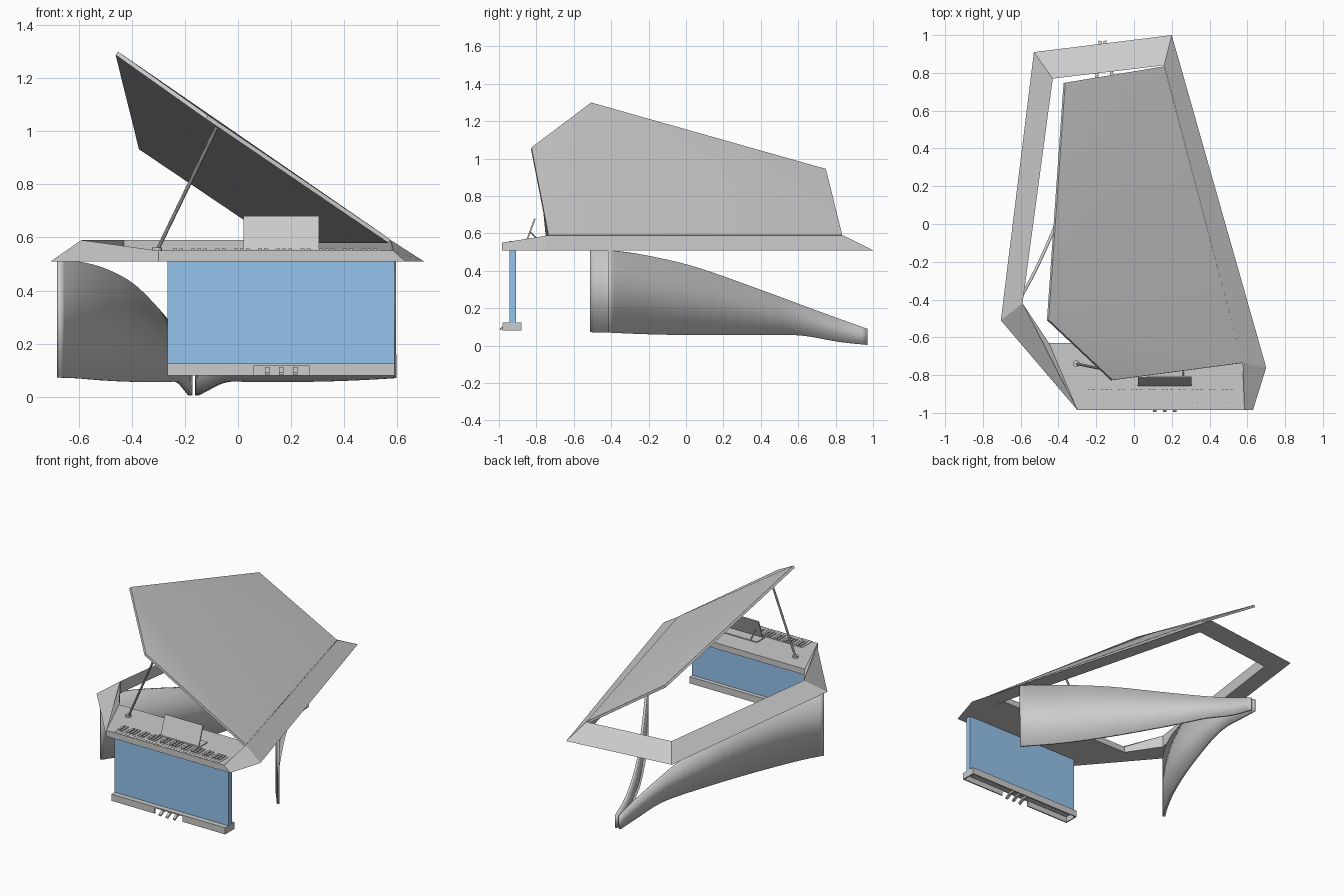
import bpy, bmesh, math
from mathutils import Vector

if "Cube" in bpy.data.objects:
    bpy.data.objects.remove(bpy.data.objects["Cube"])


def make(name, verts, faces, smooth=False):
    me = bpy.data.meshes.new(name)
    me.from_pydata([tuple(v) for v in verts], [], faces)
    bm = bmesh.new()
    bm.from_mesh(me)
    bmesh.ops.recalc_face_normals(bm, faces=bm.faces)
    bm.to_mesh(me)
    bm.free()
    ob = bpy.data.objects.new(name, me)
    bpy.context.collection.objects.link(ob)
    if smooth:
        bpy.ops.object.select_all(action='DESELECT')
        ob.select_set(True)
        bpy.context.view_layer.objects.active = ob
        bpy.ops.object.shade_smooth_by_angle(angle=math.radians(35))
    return ob


def prism(name, pts, offset, caps=None, smooth=False):
    """Polygon swept along an offset; caps optionally splits the end faces."""
    n = len(pts)
    off = Vector(offset)
    verts = [Vector(p) for p in pts] + [Vector(p) + off for p in pts]
    caps = caps or [tuple(range(n))]
    faces = [tuple(c) for c in caps] + [tuple(i + n for i in c) for c in caps]
    faces += [(i, (i + 1) % n, (i + 1) % n + n, i + n) for i in range(n)]
    return make(name, verts, faces, smooth)


def box(name, x0, x1, y0, y1, z0, z1):
    return prism(name, [(x0, y0, z0), (x1, y0, z0), (x1, y1, z0), (x0, y1, z0)], (0, 0, z1 - z0))


def rod(name, a, b, r, sides=10):
    a, b = Vector(a), Vector(b)
    d = b - a
    u = d.orthogonal().normalized()
    w = d.normalized().cross(u)
    ring = [a + r * (math.cos(t) * u + math.sin(t) * w)
            for t in (2 * math.pi * i / sides for i in range(sides))]
    return prism(name, ring, d, smooth=True)


def spline(pts, steps=5):
    """Smooth curve through the points."""
    p = [Vector(q) for q in pts]
    p = [2 * p[0] - p[1]] + p + [2 * p[-1] - p[-2]]
    out = []
    for i in range(1, len(p) - 2):
        for s in range(steps):
            t = s / steps
            a, b, c, d = p[i - 1:i + 3]
            out.append(0.5 * (2 * b + (c - a) * t + (2 * a - 5 * b + 4 * c - d) * t * t
                              + (3 * b - a - 3 * c + d) * t ** 3))
    return out + [p[-2]]


# Bevelled rim: outer bottom edge, raised inner ridge, inner bottom edge
LOW, HIGH, DECK = 0.51, 0.59, 0.55
outer = [(-.30, -.985), (-.705, -.51), (-.53, .91), (.20, 1.0), (.70, -.76), (.63, -.985)]
ridge = [(-.30, -.985, DECK), (-.59, -.42, HIGH), (-.43, .77, HIGH), (.16, .84, HIGH),
         (.575, -.735, HIGH), (.585, -.985, DECK)]
n = len(outer)
verts = [(x, y, LOW) for x, y in outer] + ridge + [(x, y, LOW) for x, y, z in ridge]
verts[2 * n] = (-.295, -.985, LOW)
faces = []
for i in range(n - 1):
    for k in range(3):
        a, b = k * n, (k + 1) % 3 * n
        faces.append((a + i, a + i + 1, b + i + 1, b + i))
faces += [(0, n, 2 * n), (n - 1, 2 * n - 1, 3 * n - 1)]
make("rim", verts, faces)

# Keyboard deck and the sloping cheek to its left
deck = [(-.30, -.985), (.585, -.985), (.575, -.735), (.545, -.63), (-.45, -.63)]
prism("keyboard_deck", [(x, y, LOW) for x, y in deck], (0, 0, DECK - LOW))
make("left_cheek", [ridge[0], ridge[1], (-.45, -.63, DECK),
                    (-.30, -.985, LOW), (-.59, -.42, LOW), (-.45, -.63, LOW)],
     [(0, 1, 2), (3, 4, 5), (0, 1, 4, 3), (1, 2, 5, 4), (2, 0, 3, 5)])

# Keys
COUNT, X0, X1 = 35, -.26, .54
w = (X1 - X0) / COUNT
for i in range(COUNT):
    x = X0 + i * w
    box("white_key", x + .0008, x + w - .0008, -.985, -.876, .54, .5525)
    if i % 7 not in (2, 6):
        box("black_key", x + w * .7, x + w * 1.3, -.945, -.876, .548, .559)

# Propped lid, hinged on the right of the rim
lid = [(-.452, -.507, 1.30), (-.113, -.826, 1.06), (.575, -.735, .592),
       (.16, .835, .592), (-.364, .748, .945)]
prism("lid", lid, (-.009, -.002, -.013), [(0, 1, 2), (0, 2, 3), (0, 3, 4)], True)

# Lid prop with its foot
rod("lid_prop", (-.305, -.74, DECK), (-.08, -.785, 1.015), .007)
rod("prop_foot", (-.305, -.74, DECK), (-.305, -.74, DECK + .012), .018, 16)

# Music stand: tilted panel, rear struts and base plate
prism("music_stand", [(.02, -.858, .555), (.305, -.858, .555), (.305, -.812, .68), (.02, -.812, .68)],
      (0, .008, -.003))
for x in (.06, .26):
    rod("stand_strut", (x, -.835, .61), (x, -.78, .555), .004, 6)
box("stand_base", .01, .315, -.86, -.775, DECK, .556)

# Curved leg panels meeting at the back: plan position, bottom and top height
left = [(-.675, -.51), (-.60, -.39), (-.50, -.20), (-.39, .06), (-.27, .42),
        (-.225, .62), (-.192, .82), (-.18, .97)]
right = [(.585, -.41), (.575, -.39), (.43, -.20), (.26, .06), (.05, .42),
         (-.05, .62), (-.125, .82), (-.155, .97)]
heights = [(.072, .512), (.069, .508), (.061, .48), (.056, .417), (.056, .29),
           (.054, .216), (.02, .143), (.004, .09)]
for name, path in (("left_leg_panel", left), ("right_leg_panel", right)):
    plan = spline([(x, y, 0) for x, y in path])
    edge = spline([(b, t, 0) for b, t in heights])
    m = len(plan)
    verts = [(p.x, p.y, max(e.x, 0)) for p, e in zip(plan, edge)]
    verts += [(p.x, p.y, e.y) for p, e in zip(plan, edge)]
    ob = make(name, verts, [(i, i + 1, i + 1 + m, i + m) for i in range(m - 1)], True)
    mod = ob.modifiers.new("thickness", 'SOLIDIFY')
    mod.thickness = .016
    mod.offset = 0

# Blue front panel
glass = box("front_panel", -.265, .59, -.945, -.908, .12, .52)
mat = bpy.data.materials.new("blue_panel")
mat.diffuse_color = (.3, .55, .85, 1)
mat.use_nodes = True
mat.node_tree.nodes["Principled BSDF"].inputs["Base Color"].default_value = mat.diffuse_color
glass.data.materials.append(mat)

# Pedal base: tray open underneath, with a front gap for the pedals
box("base_top", -.265, .59, -.98, -.88, .117, .125)
box("base_back", -.265, .59, -.888, -.88, .08, .117)
box("base_front_left", -.265, .06, -.98, -.972, .08, .117)
box("base_front_right", .268, .59, -.98, -.972, .08, .117)
box("base_end_left", -.265, -.257, -.972, -.888, .08, .117)
box("base_end_right", .582, .59, -.972, -.888, .08, .117)
for x in (.11, .163, .216):
    prism("pedal", [(x - .009, -.90, .112), (x - .009, -.965, .112), (x - .009, -.995, .092),
                    (x - .009, -.995, .082), (x - .009, -.96, .10), (x - .009, -.90, .10)],
          (.018, 0, 0))
